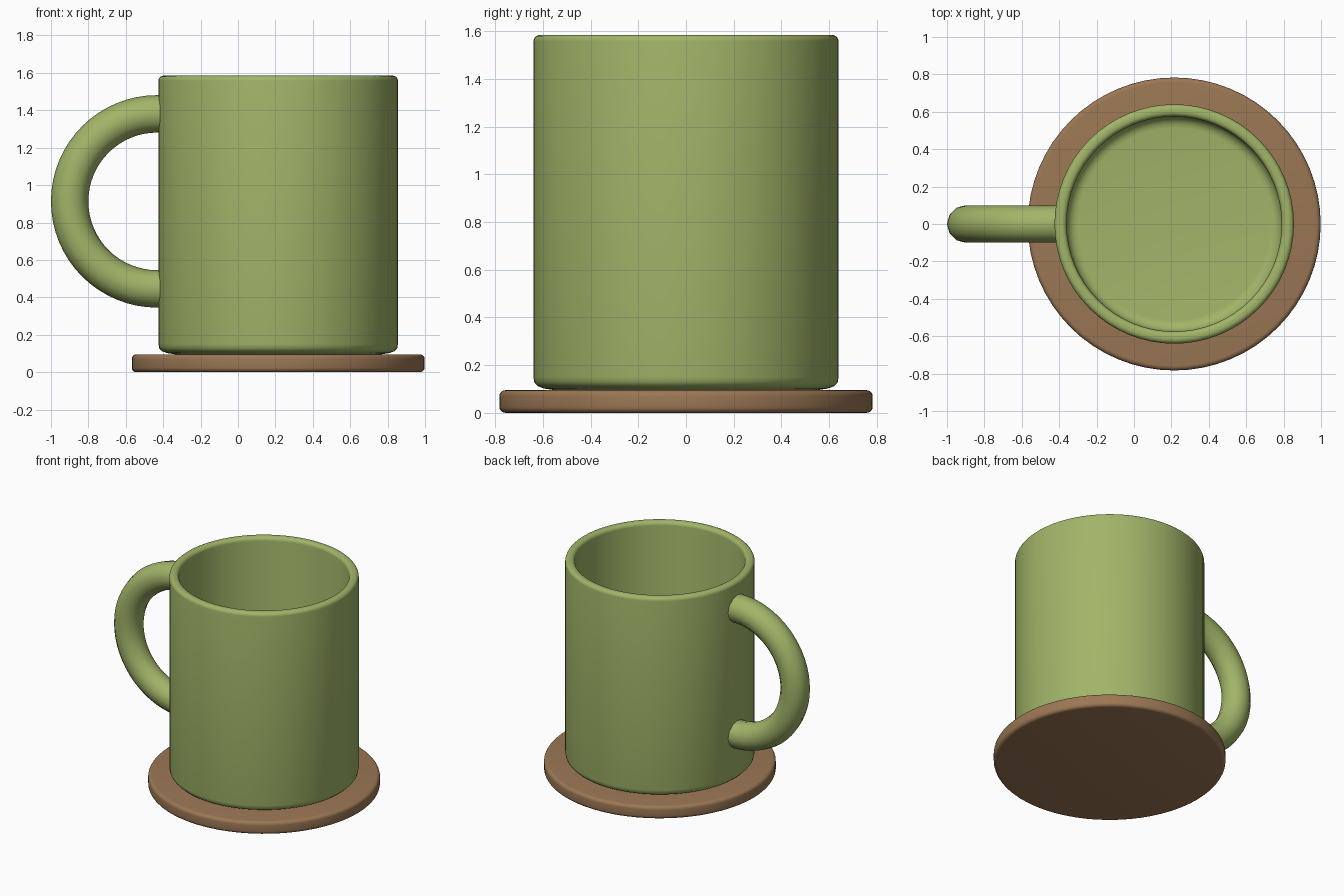
import bpy, math

if "Cube" in bpy.data.objects:
    bpy.data.objects.remove(bpy.data.objects["Cube"])

CX = 0.215  # shared axis of mug and coaster


def material(name, rgb):
    m = bpy.data.materials.new(name)
    m.diffuse_color = (*rgb, 1)
    m.use_nodes = True
    m.node_tree.nodes["Principled BSDF"].inputs["Base Color"].default_value = m.diffuse_color
    return m


def build(name, verts, faces, mat, angle=40):
    me = bpy.data.meshes.new(name)
    me.from_pydata(verts, [], faces)
    me.materials.append(mat)
    ob = bpy.data.objects.new(name, me)
    bpy.context.collection.objects.link(ob)
    bpy.ops.object.select_all(action='DESELECT')
    ob.select_set(True)
    bpy.context.view_layer.objects.active = ob
    bpy.ops.object.shade_smooth_by_angle(angle=math.radians(angle))
    return ob


def lathe(name, profile, mat, n=64):
    """Revolve an (r, z) profile, listed from the bottom outwards and up; both ends are capped."""
    verts = [(CX + r * math.cos(2 * math.pi * i / n), r * math.sin(2 * math.pi * i / n), z)
             for r, z in profile for i in range(n)]
    faces = [(k * n + i, k * n + (i + 1) % n, (k + 1) * n + (i + 1) % n, (k + 1) * n + i)
             for k in range(len(profile) - 1) for i in range(n)]
    last = (len(profile) - 1) * n
    faces += [tuple(reversed(range(n))), tuple(range(last, last + n))]
    return build(name, verts, faces, mat)


def arc(r, z, rad, a0, a1, steps=5):
    return [(r + rad * math.cos(math.radians(a0 + (a1 - a0) * i / steps)),
             z + rad * math.sin(math.radians(a0 + (a1 - a0) * i / steps))) for i in range(steps + 1)]


green = material("olive_green", (0.36, 0.46, 0.14))
brown = material("coaster_brown", (0.33, 0.185, 0.09))

# Coaster: disc with rounded edges
lathe("coaster", arc(0.758, 0.025, 0.025, -90, 0) + arc(0.758, 0.07, 0.025, 0, 90), brown)

# Mug: hollow cup with rounded foot, rim and inner floor
lathe("mug_body",
      [(0.55, 0.095), (0.595, 0.102), (0.622, 0.112), (0.636, 0.127), (0.64, 0.15)]
      + arc(0.613, 1.558, 0.027, 0, 90) + arc(0.602, 1.558, 0.027, 90, 180)
      + arc(0.515, 0.22, 0.06, 0, -90), green)

# Handle: half ring swept with a round section, ends sunk into the mug wall
R, r, hx, hz, sides = 0.468, 0.1, -0.432, 0.913, 12
path = [(-0.385, hz + R, 90)]
path += [(hx + R * math.cos(math.radians(a)), hz + R * math.sin(math.radians(a)), a)
         for a in [90 + 180 * i / 32 for i in range(33)]]
path += [(-0.385, hz - R, 270)]
verts = []
for px, pz, a in path:
    ca, sa = math.cos(math.radians(a)), math.sin(math.radians(a))
    for j in range(sides):
        t = 2 * math.pi * j / sides
        verts.append((px + r * math.cos(t) * ca, r * math.sin(t), pz + r * math.cos(t) * sa))
faces = [(k * sides + j, (k + 1) * sides + j, (k + 1) * sides + (j + 1) % sides, k * sides + (j + 1) % sides)
         for k in range(len(path) - 1) for j in range(sides)]
end = (len(path) - 1) * sides
faces += [tuple(range(sides)), tuple(reversed(range(end, end + sides)))]
handle = build("handle", verts, faces, green)

# Make the handle normals face outwards
bpy.ops.object.mode_set(mode='EDIT')
bpy.ops.mesh.select_all(action='SELECT')
bpy.ops.mesh.normals_make_consistent(inside=False)
bpy.ops.object.mode_set(mode='OBJECT')
